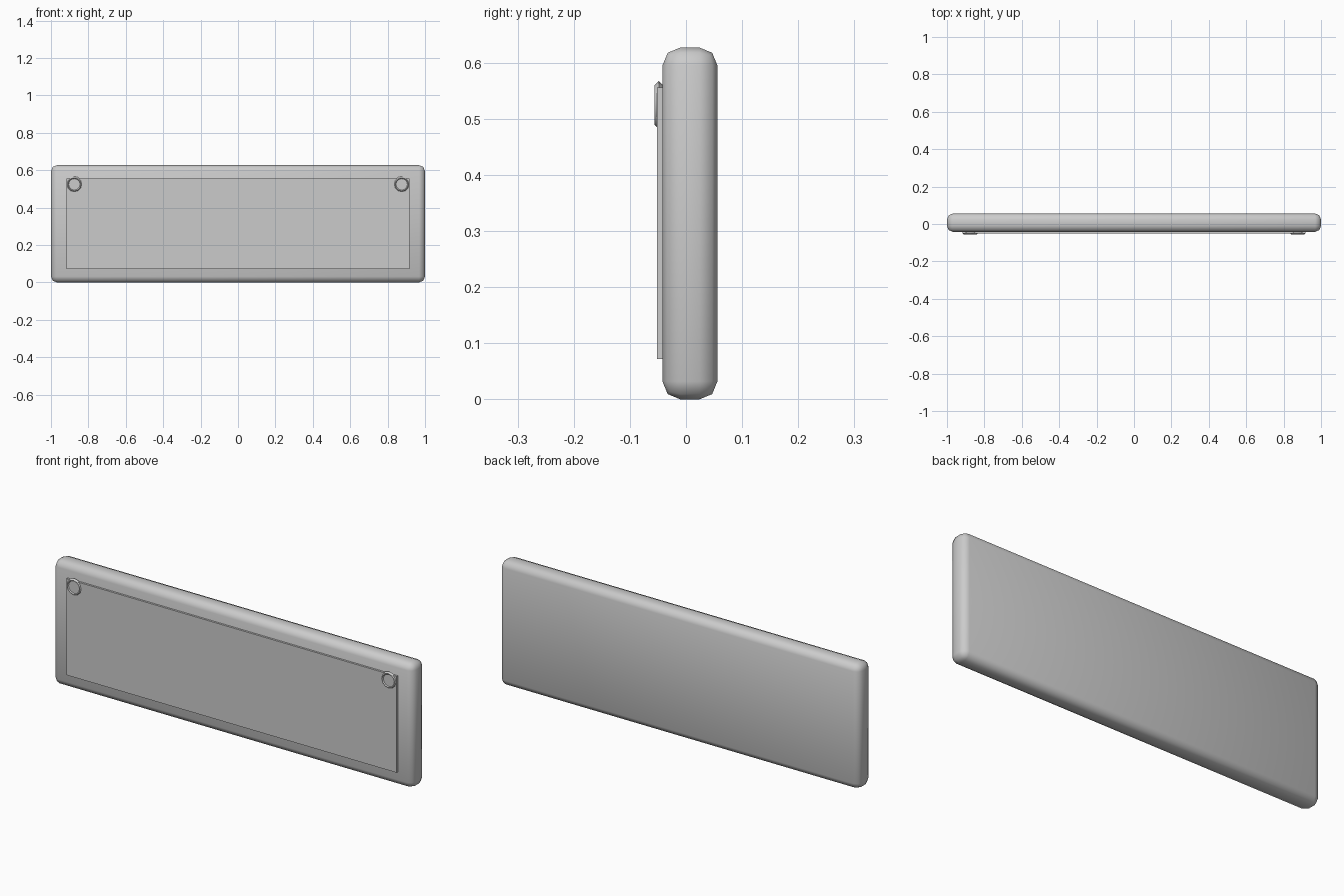
import bpy, math

if "Cube" in bpy.data.objects:
    bpy.data.objects.remove(bpy.data.objects["Cube"])


def box(name, x, y0, y1, z0, z1):
    bpy.ops.mesh.primitive_cube_add(size=1, location=(0, (y0 + y1) / 2, (z0 + z1) / 2))
    ob = bpy.context.object
    ob.name = name
    ob.scale = (2 * x, y1 - y0, z1 - z0)
    bpy.ops.object.transform_apply(location=False, rotation=False, scale=True)
    return ob


# Rounded slab
body = box("body", 1.0, -0.042, 0.056, 0.0, 0.627)
bevel = body.modifiers.new("round_edges", 'BEVEL')
bevel.width = 0.032
bevel.segments = 2
bpy.ops.object.modifier_apply(modifier=bevel.name)
bpy.ops.object.shade_smooth_by_angle(angle=math.radians(50))

# Thin raised front panel
box("front_panel", 0.918, -0.052, -0.041, 0.072, 0.556)

# Ring in each upper corner of the panel
for side, sx in (("left", -1), ("right", 1)):
    bpy.ops.mesh.primitive_torus_add(
        location=(sx * 0.875, -0.0485, 0.5245), rotation=(math.pi / 2, 0, 0),
        major_segments=12, minor_segments=4, major_radius=0.035, minor_radius=0.008)
    bpy.context.object.name = side + "_ring"
    bpy.ops.object.shade_smooth_by_angle(angle=math.radians(50))
